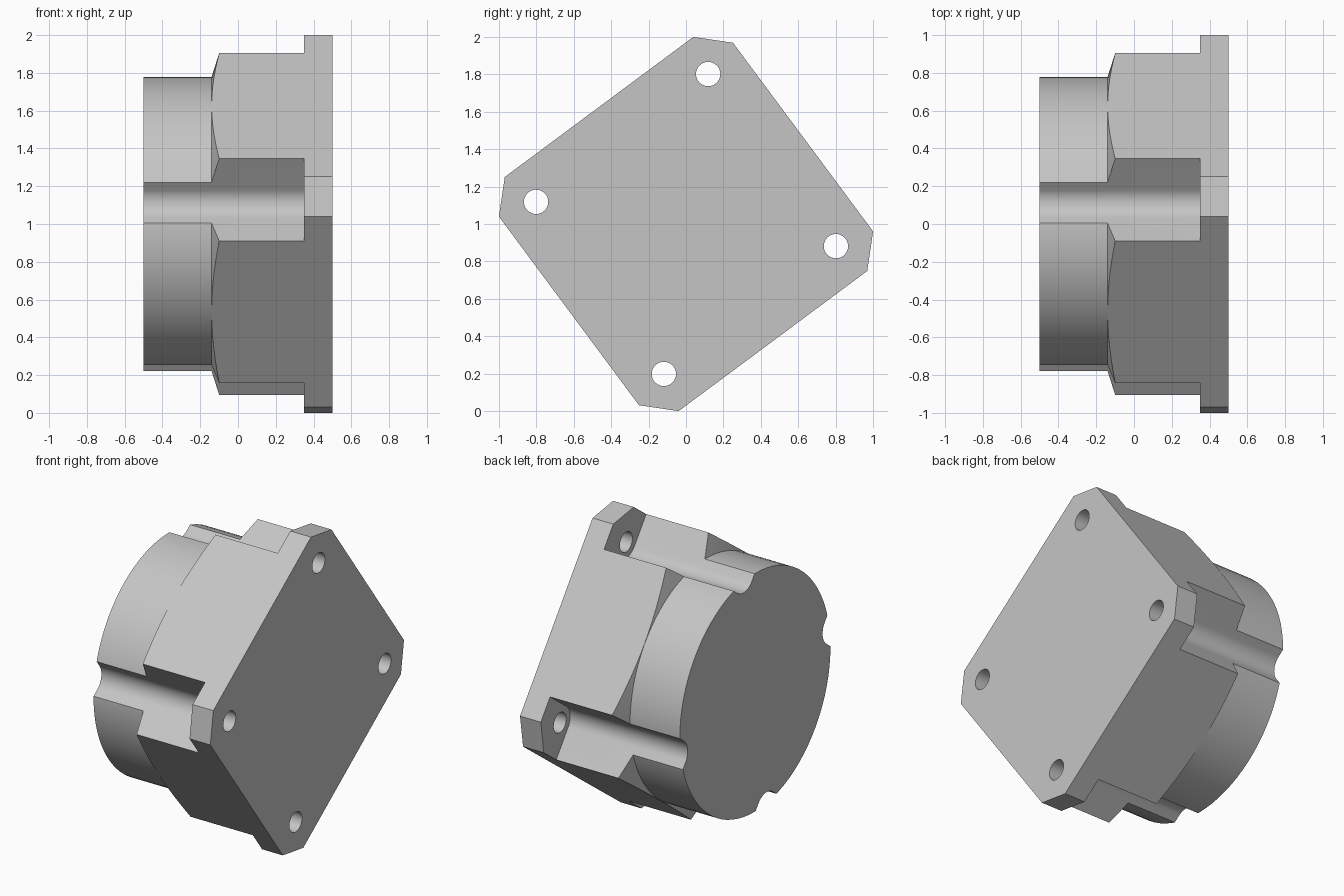
import bpy, bmesh, math
from mathutils import Matrix

cube = bpy.data.objects.get("Cube")
if cube:
    bpy.data.objects.remove(cube, do_unlink=True)

TILT = math.radians(36.6)   # turn of the square about the x axis
HALF = 0.7795               # half side of the square
CHAMFER = 0.628             # where the clipped corner starts on a side
NOTCH = 0.468               # wall of the corner notches
HOLE = 0.573                # hole centre, also the fillet centre of the notch


def finish(name, bm):
    bmesh.ops.remove_doubles(bm, verts=bm.verts, dist=1e-5)
    bmesh.ops.recalc_face_normals(bm, faces=bm.faces)
    mesh = bpy.data.meshes.new(name)
    bm.to_mesh(mesh)
    bm.free()
    obj = bpy.data.objects.new(name, mesh)
    bpy.context.collection.objects.link(obj)
    return obj


def prism(name, points, x0, x1, turn=0.0):
    """Extrude a (y, z) outline along x, turned about the x axis."""
    bm = bmesh.new()
    face = bm.faces.new([bm.verts.new((x0, y, z)) for y, z in points])
    new = bmesh.ops.extrude_face_region(bm, geom=[face])["geom"]
    top = [v for v in new if isinstance(v, bmesh.types.BMVert)]
    bmesh.ops.translate(bm, verts=top, vec=(x1 - x0, 0, 0))
    bmesh.ops.rotate(bm, verts=bm.verts, cent=(0, 0, 0),
                     matrix=Matrix.Rotation(turn + TILT, 3, 'X'))
    bmesh.ops.translate(bm, verts=bm.verts, vec=(0, 0, 1))
    return finish(name, bm)


def lathe(name, profile, steps):
    """Revolve an (x, radius) profile about the x axis."""
    bm = bmesh.new()
    verts = [bm.verts.new((x, 0, r)) for x, r in profile]
    edges = [bm.edges.new(pair) for pair in zip(verts, verts[1:])]
    bmesh.ops.spin(bm, geom=verts + edges, cent=(0, 0, 0), axis=(1, 0, 0),
                   angle=math.tau, steps=steps)
    bmesh.ops.translate(bm, verts=bm.verts, vec=(0, 0, 1))
    return finish(name, bm)


def arc(cy, cz, r, start, end, n):
    angles = [start + (end - start) * i / n for i in range(n + 1)]
    return [(cy + r * math.cos(a), cz + r * math.sin(a)) for a in angles]


def combine(target, tool, operation):
    mod = target.modifiers.new("cut", 'BOOLEAN')
    mod.operation = operation
    mod.solver = 'EXACT'
    mod.object = tool
    bpy.context.view_layer.objects.active = target
    bpy.ops.object.modifier_apply(modifier=mod.name)
    bpy.data.objects.remove(tool, do_unlink=True)


# Square block with clipped corners, rounded down to a drum at the back end
outline = []
for sy, sz in ((1, 1), (-1, 1), (-1, -1), (1, -1)):
    pair = [(sy * HALF, sz * CHAMFER), (sy * CHAMFER, sz * HALF)]
    outline += pair if sy * sz > 0 else pair[::-1]
housing = prism("flanged_housing", outline, -0.6, 0.5)
drum = lathe("drum_shape", [(-0.5, 0), (-0.5, 0.778), (-0.14, 0.778),
                            (-0.04, 1.103), (-0.04, 1.3), (0.6, 1.3), (0.6, 0)], 80)
combine(housing, drum, 'INTERSECT')

# Filleted corner notches up to the flange, and the bolt holes through it
notch = arc(HOLE, HOLE, HOLE - NOTCH, math.pi, 1.5 * math.pi, 12)
notch += [(1.2, NOTCH), (1.2, 1.2), (NOTCH, 1.2)]
hole = arc(HOLE, HOLE, 0.065, 0, math.tau, 32)[:-1]
for i in range(4):
    turn = i * math.pi / 2
    combine(housing, prism("notch_cutter", notch, -0.7, 0.35, turn), 'DIFFERENCE')
    combine(housing, prism("hole_cutter", hole, 0.2, 0.7, turn), 'DIFFERENCE')

# Plain grey metal
grey = bpy.data.materials.new("light_grey")
grey.use_nodes = True
colour = (0.56, 0.56, 0.56, 1)
grey.diffuse_color = colour
grey.node_tree.nodes["Principled BSDF"].inputs["Base Color"].default_value = colour
housing.data.materials.clear()
housing.data.materials.append(grey)

bpy.ops.object.select_all(action='DESELECT')
housing.select_set(True)
bpy.context.view_layer.objects.active = housing
bpy.ops.object.shade_smooth_by_angle(angle=math.radians(20))
